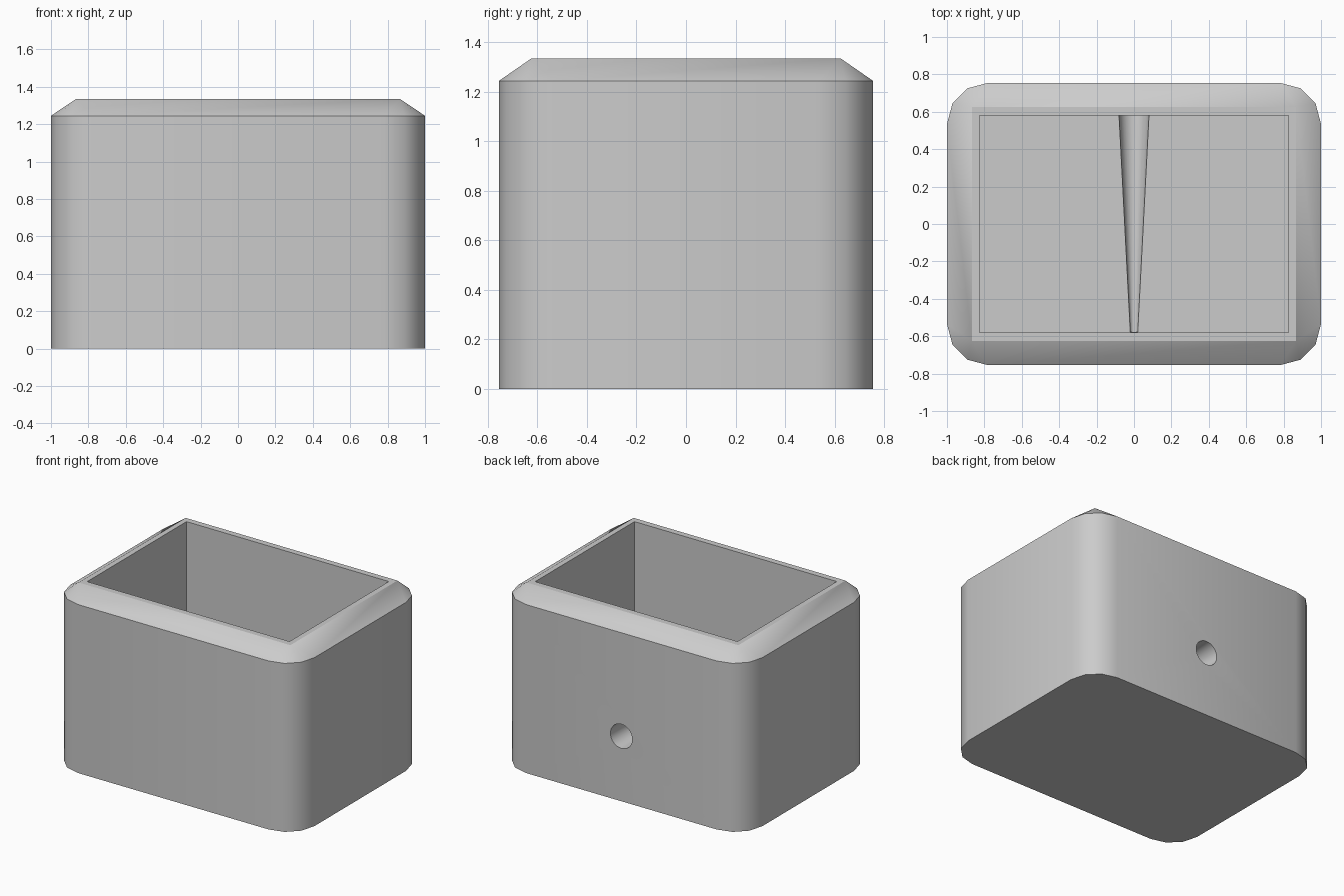
import bpy
import bmesh
from math import sin, cos, pi, radians
from mathutils import Matrix

HX, HY, CORNER = 1.0, 0.755, 0.22      # outer half sizes and corner radius
SHOULDER, TOP = 1.245, 1.335           # chamfer start and rim height
RIM_X, RIM_Y = 0.866, 0.625            # outer edge of the flat rim
CAV_X, CAV_Y, FLOOR = 0.827, 0.58, 0.48

cube = bpy.data.objects.get("Cube")
if cube:
    bpy.data.objects.remove(cube, do_unlink=True)

grey = bpy.data.materials.new("light_grey")
grey.use_nodes = True
grey.diffuse_color = (0.6, 0.6, 0.6, 1)
grey.node_tree.nodes["Principled BSDF"].inputs["Base Color"].default_value = (0.6, 0.6, 0.6, 1)


def make_object(name, bm):
    bmesh.ops.recalc_face_normals(bm, faces=bm.faces)
    mesh = bpy.data.meshes.new(name)
    bm.to_mesh(mesh)
    bm.free()
    mesh.materials.append(grey)
    obj = bpy.data.objects.new(name, mesh)
    bpy.context.collection.objects.link(obj)
    return obj


def cut(target, cutter):
    cutter.hide_render = True
    mod = target.modifiers.new(cutter.name, 'BOOLEAN')
    mod.operation, mod.solver, mod.object = 'DIFFERENCE', 'EXACT', cutter
    bpy.ops.object.modifier_apply(modifier=mod.name)
    bpy.data.objects.remove(cutter, do_unlink=True)


# Body: rounded walls, with a chamfer fanning in to a square-cornered rim
bm = bmesh.new()
bottom, shoulder, rim = [], [], []
for quarter, (sx, sy) in enumerate([(1, 1), (-1, 1), (-1, -1), (1, -1)]):
    rim.append(bm.verts.new((sx * RIM_X, sy * RIM_Y, TOP)))
    for step in range(4):
        a = quarter * pi / 2 + step * pi / 6
        x = sx * (HX - CORNER) + CORNER * cos(a)
        y = sy * (HY - CORNER) + CORNER * sin(a)
        bottom.append(bm.verts.new((x, y, 0)))
        shoulder.append(bm.verts.new((x, y, SHOULDER)))
count = len(bottom)
for i in range(count):
    j = (i + 1) % count
    bm.faces.new((bottom[i], bottom[j], shoulder[j], shoulder[i]))
    a, b = rim[i // 4], rim[j // 4]
    if a == b:
        bm.faces.new((shoulder[i], shoulder[j], a))
    else:
        bm.faces.new((shoulder[i], shoulder[j], b, a))
bm.faces.new(bottom[::-1])
bm.faces.new(rim)
body = make_object("planter_body", bm)
bpy.context.view_layer.objects.active = body
body.select_set(True)

# Square cavity
bm = bmesh.new()
height = TOP + 0.2 - FLOOR
bmesh.ops.create_cube(bm, size=1, matrix=Matrix.Translation((0, 0, FLOOR + height / 2))
                      @ Matrix.Diagonal((2 * CAV_X, 2 * CAV_Y, height, 1)))
cut(body, make_object("cavity_cutter", bm))

# Tapered drain: a groove in the floor that runs out through the back wall
y0, y1 = -0.578, 0.9
slope = 0.052
bm = bmesh.new()
bmesh.ops.create_cone(bm, cap_ends=True, segments=32, radius1=0.02 + slope * (y1 - y0),
                      radius2=0.02, depth=y1 - y0,
                      matrix=Matrix.Translation((0, (y0 + y1) / 2, FLOOR))
                      @ Matrix.Rotation(pi / 2, 4, 'X'))
cut(body, make_object("drain_cutter", bm))

bpy.ops.object.shade_smooth_by_angle(angle=radians(32))
